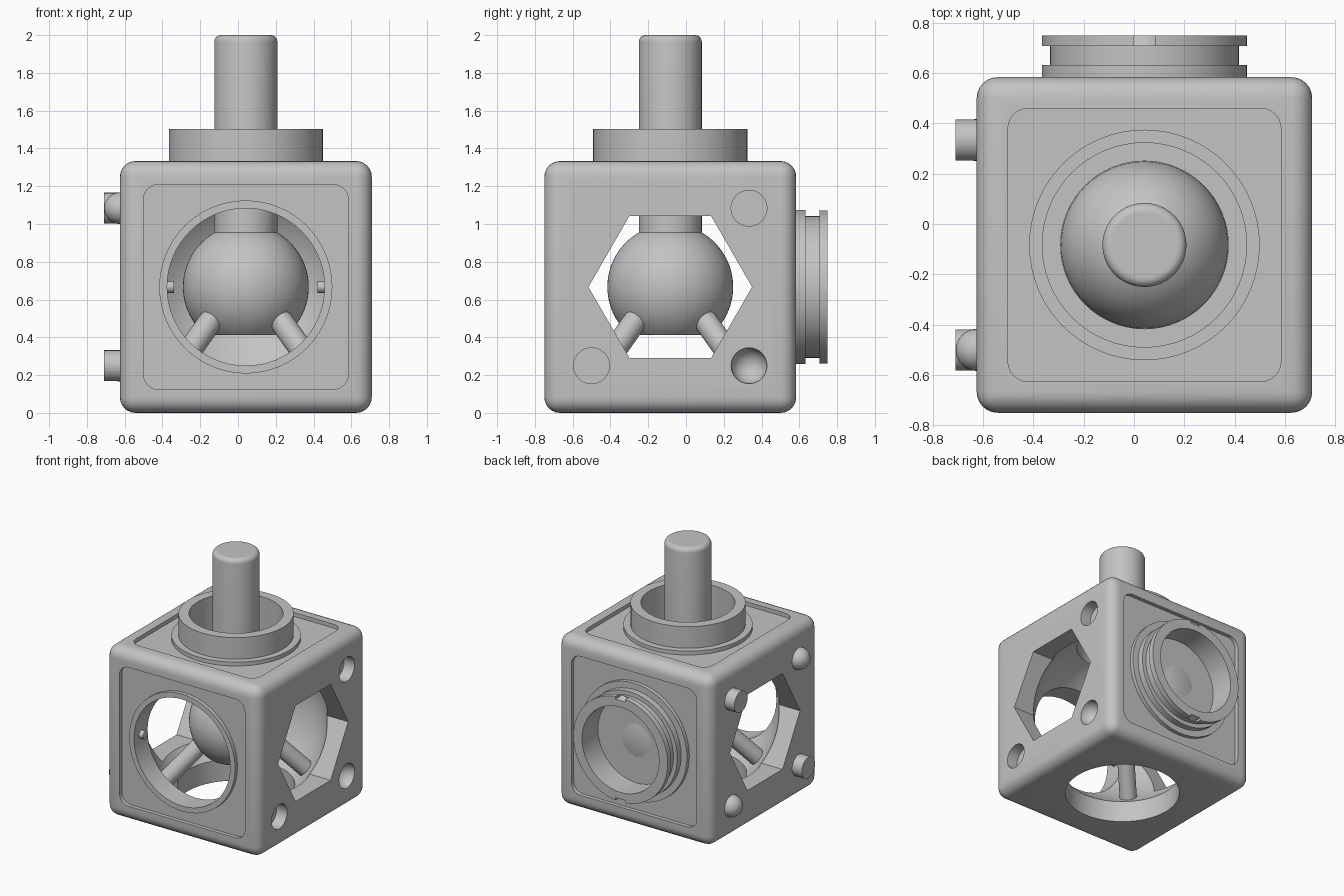
import bpy, bmesh
from math import sin, cos, pi, radians
from mathutils import Vector, Matrix

if "Cube" in bpy.data.objects:
    bpy.data.objects.remove(bpy.data.objects["Cube"], do_unlink=True)

CENTRE = Vector((0.0415, -0.0833, 0.6667))
H = 0.6667           # half the housing side
BORE, TUBE, COLLAR, LAND = 0.4167, 0.333, 0.408, 0.458
RIGHT, LEFT, FRONT, BACK, UP, DOWN = [
    Vector(d) for d in ((1, 0, 0), (-1, 0, 0), (0, -1, 0), (0, 1, 0), (0, 0, 1), (0, 0, -1))]
cutters = []

grey = bpy.data.materials.new("plain grey")
grey.use_nodes = True
grey.diffuse_color = (0.55, 0.55, 0.55, 1)
grey.node_tree.nodes["Principled BSDF"].inputs["Base Color"].default_value = grey.diffuse_color


def finish(bm, name, direction=UP, offset=(0, 0, 0)):
    """Turn local z to a direction, move into place and make an object."""
    turn = direction.to_track_quat('Z', 'Y').to_matrix().to_4x4() if direction != UP else Matrix()
    bm.transform(Matrix.Translation(CENTRE + Vector(offset)) @ turn)
    bmesh.ops.recalc_face_normals(bm, faces=bm.faces)
    mesh = bpy.data.meshes.new(name)
    bm.to_mesh(mesh)
    bm.free()
    mesh.materials.append(grey)
    obj = bpy.data.objects.new(name, mesh)
    bpy.context.collection.objects.link(obj)
    return obj


def lathe(name, profile, direction=UP, offset=(0, 0, 0), steps=64, closed=False):
    """Revolve (radius, height) points around the direction."""
    bm = bmesh.new()
    verts = [bm.verts.new((r, 0, h)) for r, h in profile]
    ends = verts[1:] + verts[:1] if closed else verts[1:]
    edges = [bm.edges.new(pair) for pair in zip(verts, ends)]
    bmesh.ops.spin(bm, geom=verts + edges, cent=(0, 0, 0), axis=(0, 0, 1),
                   angle=2 * pi, steps=steps, use_merge=True)
    bmesh.ops.remove_doubles(bm, verts=bm.verts, dist=1e-5)
    return finish(bm, name, direction, offset)


def rod(name, radius, start, end, direction=UP, offset=(0, 0, 0), steps=64):
    return lathe(name, [(0, start), (radius, start), (radius, end), (0, end)],
                 direction, offset, steps)


def ring(name, inner, outer, start, end, direction):
    return lathe(name, [(inner, start), (outer, start), (outer, end), (inner, end)],
                 direction, closed=True)


def arc(radius, low, high, steps):
    """Points of an arc from the low to the high latitude, in degrees."""
    angles = [radians(low + (high - low) * i / steps) for i in range(steps + 1)]
    return [(radius * cos(a) if abs(cos(a)) > 1e-6 else 0, radius * sin(a)) for a in angles]


def block(name, size, bevel=0, only_upright=False, direction=UP, offset=(0, 0, 0)):
    bm = bmesh.new()
    bmesh.ops.create_cube(bm, size=1)
    bmesh.ops.scale(bm, vec=size, verts=bm.verts)
    if bevel:
        edges = [e for e in bm.edges if not only_upright
                 or abs(e.verts[0].co.z - e.verts[1].co.z) > 1e-4]
        bmesh.ops.bevel(bm, geom=edges, offset=bevel, segments=6, profile=0.5, affect='EDGES')
    return finish(bm, name, direction, offset)


def volume(obj):
    bm = bmesh.new()
    bm.from_mesh(obj.data)
    result = bm.calc_volume()
    bm.free()
    return result


def cut(target, tool):
    """Subtract the tool, trying the next solver if nothing was removed."""
    tool.hide_render = True
    cutters.append(tool)
    before = volume(target)
    for solver in ('MANIFOLD', 'EXACT', 'FLOAT'):
        mod = target.modifiers.new("cut", 'BOOLEAN')
        mod.operation, mod.solver, mod.object = 'DIFFERENCE', solver, tool
        bpy.context.view_layer.update()
        shape = bpy.data.meshes.new_from_object(
            target.evaluated_get(bpy.context.evaluated_depsgraph_get()))
        target.modifiers.remove(mod)
        old, target.data = target.data, shape
        if 0 < volume(target) < before - 1e-6:
            break
        target.data = old


# Rounded cubic housing with recessed panels, round cavity, bores and side windows
housing = block("housing", (2 * H, 2 * H, 2 * H), 0.083)
for d in (FRONT, BACK, UP):
    cut(housing, block("recess", (1.085, 1.085, 0.06), 0.08, True, d, d * H))
cut(housing, lathe("cavity", arc(0.65, -90, 90, 32)))
for d, radius in ((FRONT, BORE), (DOWN, BORE), (BACK, TUBE), (UP, TUBE)):
    cut(housing, rod("bore", radius, 0.2, 1, d))
cut(housing, rod("window", 0.433, -1, 1, RIGHT, steps=6))

# Raised round lands in the panels
for name, d, inner in (("front_land", FRONT, BORE), ("back_land", BACK, TUBE), ("top_land", UP, TUBE)):
    ring(name, inner, LAND, H - 0.034, H, d)

# Plain collar on top, grooved coupling with two notches on the back
ring("top_collar", TUBE, COLLAR, H - 0.02, 0.835, UP)
coupling = lathe("back_coupling", [
    (TUBE, H - 0.02), (COLLAR, H - 0.02), (COLLAR, 0.715), (0.375, 0.715), (0.375, 0.79),
    (COLLAR, 0.79), (COLLAR, 0.833), (TUBE, 0.833)], BACK, closed=True)
for side in (1, -1):
    cut(coupling, block("notch", (0.085, 0.1, 0.08), offset=(0, 0.84, side * 0.425)))

# Alignment pegs on one side face, matching sockets on the opposite one
for y in (-0.417, 0.417):
    for z in (-0.417, 0.417):
        if y * z < 0:
            cut(housing, lathe("dimple", arc(0.095, -90, 90, 16), RIGHT, (H, y, z), 32))
            lathe("domed_peg", [(0, -0.04), (0.082, -0.04)] + arc(0.0833, 0, 90, 10),
                  LEFT, (-H, y, z), 32)
        else:
            cut(housing, rod("socket", 0.095, H - 0.09, H + 0.1, RIGHT, (0, y, z), 32))
            rod("flat_peg", 0.082, H - 0.04, H + 0.0833, LEFT, (0, y, z), 32)

# Locking pins inside the front bore
for d in (LEFT, RIGHT):
    rod("locking_pin", 0.031, 0.38, 0.45, d, (0, -H + 0.09, 0), 16)

# Flat-bottomed ball, its round-edged shaft and four slanted struts
lathe("ball", [(0, -0.254)] + arc(TUBE, -49.7, 90, 30))
rim = [(0.1317 + r, 1.2983 + h) for r, h in arc(0.035, 0, 90, 6)]
lathe("shaft", [(0, 0.2), (0.1667, 0.2)] + rim + [(0.125, 1.3333), (0, 1.3333)])
for x in (-1, 1):
    for y in (-1, 1):
        rod("strut", 0.063, 0.15, 0.78, Vector((x, y, -1.414)).normalized(), (0, 0, 0.083), 32)

# Drop the cutters, then smooth curved surfaces and keep edges sharp
for tool in cutters:
    bpy.data.objects.remove(tool, do_unlink=True)
bpy.ops.object.select_all(action='DESELECT')
for obj in bpy.context.collection.objects:
    if obj.type == 'MESH' and grey.name in obj.data.materials:
        obj.select_set(True)
bpy.context.view_layer.objects.active = housing
bpy.ops.object.shade_smooth_by_angle(angle=radians(30))
